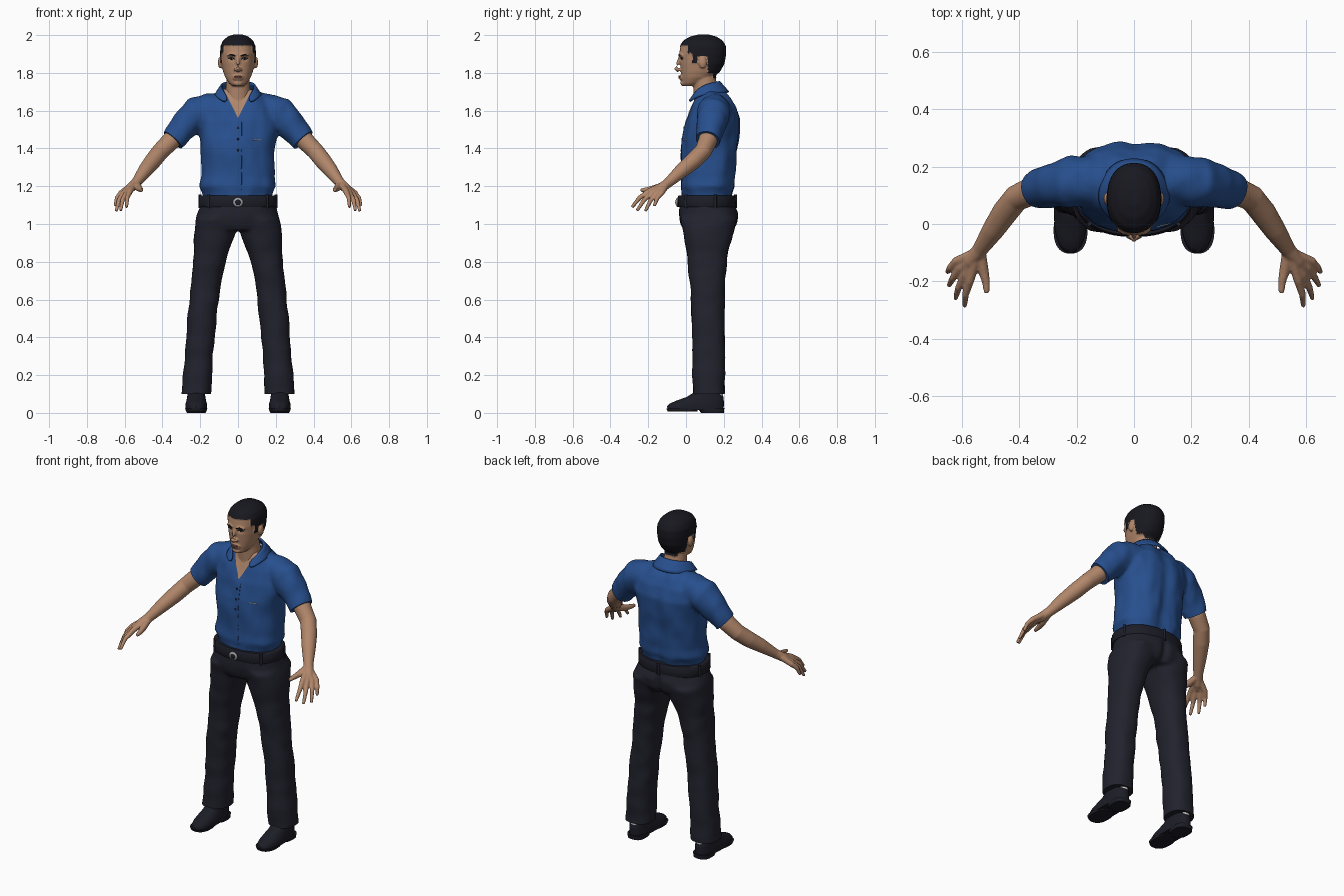
import bpy, bmesh, math
from mathutils import Vector, noise
from mathutils.bvhtree import BVHTree

cube = bpy.data.objects.get("Cube")
if cube:
    bpy.data.objects.remove(cube, do_unlink=True)


def material(name, *rgb):
    m = bpy.data.materials.new(name)
    m.use_nodes = True
    m.diffuse_color = (*rgb, 1)
    bsdf = next(n for n in m.node_tree.nodes if n.type == 'BSDF_PRINCIPLED')
    bsdf.inputs["Base Color"].default_value = (*rgb, 1)
    bsdf.inputs["Roughness"].default_value = 0.8
    return m


SKIN = material("skin", .44, .24, .145)
SHIRT = material("blue cloth", .02, .078, .27)
PANTS = material("dark navy cloth", .016, .016, .027)
HAIR = material("black hair", .009, .009, .014)
LEATHER = material("black leather", .012, .012, .02)
SILVER = material("silver", .35, .35, .37)
LIPS = material("lips", .27, .12, .085)
PALE = material("pale grey", .6, .58, .55)


def outline(a, yf, yb, hw, cx=0, e=2.3):
    """Point on a rounded-box cross-section."""
    c, s = math.cos(a), math.sin(a)
    power = lambda v: math.copysign(abs(v) ** (2 / e), v)
    return cx + hw * power(c), (yf + yb) / 2 + (yb - yf) / 2 * power(s)


def skin_rings(bm, rings):
    loops = [[bm.verts.new(p) for p in r] for r in rings]
    n = len(loops[0])
    for a, b in zip(loops, loops[1:]):
        for i in range(n):
            bm.faces.new((a[i], a[(i + 1) % n], b[(i + 1) % n], b[i]))
    bm.faces.new(loops[0][::-1])
    bm.faces.new(loops[-1])


def loft(bm, rows, e=2.3, n=40):
    """Rows are (z, front, back, half width, centre x)."""
    skin_rings(bm, [[(*outline(math.tau * i / n, *r[1:], e=e), r[0]) for i in range(n)] for r in rows])


def tube(bm, pts, n=14):
    """Points are (x, y, z, radius)."""
    co = [Vector(p[:3]) for p in pts]
    rings = []
    for i, p in enumerate(pts):
        q = (co[min(i + 1, len(co) - 1)] - co[max(i - 1, 0)]).to_track_quat('Z', 'Y')
        rings.append([co[i] + q @ Vector((math.cos(t), math.sin(t), 0)) * p[3]
                      for t in (math.tau * k / n for k in range(n))])
    skin_rings(bm, rings)


def ball(bm, centre, size):
    made = bmesh.ops.create_uvsphere(bm, u_segments=16, v_segments=10, radius=1)["verts"]
    for v in made:
        v.co = Vector(centre) + Vector([a * b for a, b in zip(v.co, size)])


def finish(name, bm, mats, voxel=0, smooth=0):
    bmesh.ops.recalc_face_normals(bm, faces=bm.faces)
    me = bpy.data.meshes.new(name)
    bm.to_mesh(me)
    bm.free()
    ob = bpy.data.objects.new(name, me)
    bpy.context.scene.collection.objects.link(ob)
    if voxel:
        rm = ob.modifiers.new("blend", 'REMESH')
        rm.mode, rm.voxel_size = 'VOXEL', voxel
        sm = ob.modifiers.new("soften", 'SMOOTH')
        sm.iterations = smooth
        dg = bpy.context.evaluated_depsgraph_get()
        ob.data = bpy.data.meshes.new_from_object(ob.evaluated_get(dg))
        ob.modifiers.clear()
    ob.data.materials.clear()
    for m in mats:
        ob.data.materials.append(m)
    shade(ob.data)
    return ob


def shade(me):
    me.shade_smooth()
    me.set_sharp_from_angle(angle=math.radians(50))


def cut(bm, co, no, keep=lambda v: True, trim=True):
    """Slice along a plane; trimming drops the far side and caps it."""
    vs = {v for v in bm.verts if keep(v.co)}
    geom = list(vs) + [e for e in bm.edges if set(e.verts) <= vs] + [f for f in bm.faces if set(f.verts) <= vs]
    bmesh.ops.bisect_plane(bm, geom=geom, plane_co=co, plane_no=no, clear_outer=trim)
    if trim:
        bmesh.ops.holes_fill(bm, edges=[e for e in bm.edges if e.is_boundary], sides=0)


def front_of(ob):
    me = ob.data
    tree = BVHTree.FromPolygons([v.co for v in me.vertices], [p.vertices for p in me.polygons])
    return lambda x, z: tree.ray_cast(Vector((x, -1, z)), Vector((0, 1, 0)))[0].y


# Shirt: torso and sleeves blended, trimmed at the hems
bm = bmesh.new()
loft(bm, [(1.12, -.02, .24, .175), (1.165, -.025, .25, .185), (1.2, -.032, .262, .204), (1.25, -.027, .262, .195),
          (1.35, -.027, .272, .195), (1.45, -.023, .283, .202), (1.55, 0, .29, .215),
          (1.62, .025, .27, .2), (1.67, .045, .24, .15), (1.715, .06, .2, .09)])
for s in (1, -1):
    tube(bm, [(s * .08, .15, 1.61, .085), (s * .15, .15, 1.605, .088), (s * .22, .145, 1.583, .09),
              (s * .28, .135, 1.525, .079), (s * .345, .115, 1.445, .065), (s * .375, .105, 1.41, .062)], 24)
shirt = finish("shirt", bm, [SHIRT, SKIN], .01, 5)
bm = bmesh.new()
bm.from_mesh(shirt.data)
for v in bm.verts:
    x, y, z = v.co
    fold = noise.noise(Vector((x * 16, y * 12, z * 9)))
    v.co += v.normal * fold * .008
    if y > .15:
        v.co.y -= .014 * math.exp(-(x / .035) ** 2)
cut(bm, (0, 0, 1.152), (0, 0, -1))
for s in (1, -1):
    cut(bm, (s * .345, .115, 1.445), (s * .72, -.25, -.78), lambda c: c.x * s > .26)
    cut(bm, (0, 0, 1.56), (s, 0, -.5), lambda c: c.y < .12 and c.z > 1.53, False)
for f in bm.faces:
    c = f.calc_center_median()
    f.material_index = int(c.y < .12 and abs(c.x) < (c.z - 1.56) * .5)
bm.to_mesh(shirt.data)
bm.free()
shade(shirt.data)
chest = front_of(shirt)

# Collar: a folded band that ends in two points
upper = [(0, .18, 1.755), (.06, .165, 1.752), (.092, .11, 1.74), (.085, .06, 1.715), (.05, .03, 1.665)]
lower = [(0, .232, 1.70), (.085, .21, 1.695), (.127, .115, 1.69), (.115, .05, 1.672), (.07, .008, 1.64)]
bm = bmesh.new()
flip = lambda row: [(-x, y, z) for x, y, z in row[:0:-1]] + row
rows = [[bm.verts.new(p) for p in flip(r)] for r in (upper, lower)]
for i in range(len(rows[0]) - 1):
    bm.faces.new((rows[0][i], rows[0][i + 1], rows[1][i + 1], rows[1][i]))
collar = finish("collar", bm, [SHIRT])
collar.modifiers.new("round", 'SUBSURF').levels = 2
thick = collar.modifiers.new("thickness", 'SOLIDIFY')
thick.thickness, thick.offset = .01, 0

# Buttons, placket edge and pocket trim
bm = bmesh.new()
for z in (1.51, 1.45, 1.39):
    ball(bm, (0, chest(0, z), z), (.006, .004, .006))
finish("buttons", bm, [LEATHER])
bm = bmesh.new()
tube(bm, [(.018, chest(.018, z) + .001, z, .0025) for z in (1.18 + .03 * i for i in range(13))], 6)
finish("placket_edge", bm, [SHIRT])
bm = bmesh.new()
tube(bm, [(x, chest(x, 1.445), 1.442 + x * .04, .003) for x in (.08, .095, .11, .125)], 6)
finish("pocket_trim", bm, [PALE])

# Trousers: seat and legs blended
bm = bmesh.new()
loft(bm, [(1.14, -.032, .25, .194), (1.09, -.038, .264, .202), (1.05, -.037, .282, .215),
          (1.0, -.03, .272, .226), (.965, -.015, .245, .226)])
for s in (1, -1):
    loft(bm, [(1.03, -.03, .275, .105, s * .115), (.95, -.015, .25, .112, s * .122), (.85, .003, .222, .09, s * .143),
              (.7, .02, .207, .079, s * .168), (.5, .03, .203, .077, s * .19), (.3, .035, .207, .075, s * .208),
              (.06, .038, .203, .08, s * .223)])
trousers = finish("trousers", bm, [PANTS], .011, 5)
bm = bmesh.new()
bm.from_mesh(trousers.data)
for v in bm.verts:
    x, y, z = v.co
    v.co += v.normal * noise.noise(Vector((x * 9, y * 9, z * 12))) * .006
    if y > .18 and z > .95:
        v.co.y -= .02 * math.exp(-(x / .02) ** 2) * min(1, max(0, (1.1 - z) / .05))
cut(bm, (0, 0, .1), (0, 0, -1))
bm.to_mesh(trousers.data)
bm.free()
shade(trousers.data)

# Belt, loops and buckle
BELT = (-.042, .262, .206)
bm = bmesh.new()
loft(bm, [(1.09, *BELT), (1.095, -.045, .265, .209), (1.145, -.043, .262, .206), (1.152, -.038, .257, .2)], n=64)
finish("belt", bm, [LEATHER])
bm = bmesh.new()
for a in (.25, 1.57, 2.89, 3.9, 5.52):
    x, y = outline(a, *BELT)
    tube(bm, [(x, y, 1.085, .008), (x, y, 1.155, .008)], 8)
finish("belt_loops", bm, [PANTS])
bm = bmesh.new()
ball(bm, (0, -.045, 1.115), (.027, .009, .025))
finish("buckle", bm, [SILVER])
bm = bmesh.new()
ball(bm, (0, -.051, 1.115), (.016, .006, .015))
finish("buckle_inset", bm, [LEATHER])

for s, side in ((1, "left"), (-1, "right")):
    # Shoe, sole and sock
    bm = bmesh.new()
    loft(bm, [(.015, -.098, .197, .056, s * .221), (.035, -.1, .2, .058, s * .221), (.05, -.085, .2, .056, s * .221),
              (.065, -.05, .2, .052, s * .221), (.085, .005, .198, .048, s * .221), (.12, .06, .17, .045, s * .221)], 2.4)
    finish(side + "_shoe", bm, [LEATHER])
    bm = bmesh.new()
    loft(bm, [(.008, -.098, .06, .054, s * .221), (.022, -.103, .06, .059, s * .221)], 2.4)
    loft(bm, [(0, .08, .2, .05, s * .221), (.025, .06, .203, .054, s * .221)], 2.8)
    finish(side + "_sole", bm, [LEATHER])
    bm = bmesh.new()
    loft(bm, [(.07, .12, .196, .028, s * .221), (.13, .12, .196, .028, s * .221)])
    finish(side + "_sock", bm, [PALE])

    # Arm, palm, fingers and thumb blended
    bm = bmesh.new()
    tube(bm, [(s * x, y, z, r) for x, y, z, r in (
        (.3, .13, 1.5, .05), (.355, .115, 1.44, .05), (.41, .09, 1.385, .046), (.45, .04, 1.335, .045),
        (.49, -.02, 1.285, .039), (.537, -.09, 1.222, .027), (.57, -.13, 1.19, .025), (.59, -.155, 1.172, .016))], 20)
    tips = [(.59, -.287, 1.088), (.622, -.26, 1.07), (.645, -.215, 1.068), (.65, -.168, 1.095)]
    wrist = Vector((.545, -.1, 1.215))
    for i, tip in enumerate(tips):
        knuckle = Vector((.572, -.198, 1.172)).lerp(Vector((.62, -.13, 1.163)), i / 3)
        mid = knuckle.lerp(Vector(tip), .5) + Vector((.006, -.004, .008))
        path = [(wrist, .02), (knuckle, .0155), (mid, .0125), (Vector(tip), .0085)]
        tube(bm, [(s * p.x, p.y, p.z, r) for p, r in path], 10)
    tube(bm, [(s * x, y, z, r) for x, y, z, r in (
        (.535, -.1, 1.21, .02), (.525, -.16, 1.19, .019), (.515, -.205, 1.182, .014), (.513, -.24, 1.178, .01))], 10)
    finish(side + "_arm", bm, [SKIN], .005, 3)

# Head, neck, nose and ears blended
bm = bmesh.new()
loft(bm, [(1.73, -.012, .05, .03), (1.745, -.02, .08, .047), (1.775, -.024, .14, .067), (1.81, -.027, .178, .08),
          (1.85, -.031, .2, .088), (1.9, -.036, .209, .091), (1.94, -.03, .208, .089), (1.968, -.012, .192, .077),
          (1.988, .022, .16, .054), (1.999, .065, .12, .024)], 2.25)
tube(bm, [(0, .12, 1.6, .085), (0, .112, 1.67, .07), (0, .1, 1.74, .063), (0, .09, 1.8, .06)], 24)
tube(bm, [(0, -.03, 1.885, .009), (0, -.043, 1.85, .01), (0, -.053, 1.822, .012), (0, -.04, 1.808, .008)], 10)
ball(bm, (0, -.012, 1.745), (.026, .018, .016))
ball(bm, (0, -.024, 1.775), (.03, .013, .016))
for s in (1, -1):
    ball(bm, (s * .013, -.038, 1.817), (.01, .013, .009))
    ball(bm, (s * .095, .088, 1.855), (.011, .021, .032))
    tube(bm, [(s * .012, -.034, 1.893, .007), (s * .035, -.031, 1.897, .008), (s * .058, -.018, 1.89, .006)], 8)
head = finish("head", bm, [SKIN, HAIR], .005, 3)


def is_hair(c):
    for limit, line in ((.012, 1.943), (.035, 1.905), (.06, 1.852), (.115, 1.888), (.14, 1.8), (1, 1.77)):
        if c.y < limit:
            return c.z > line


for v in head.data.vertices:
    x, y, z = v.co
    if y < .03:
        v.co.y += .009 * math.exp(-((abs(x) - .034) / .014) ** 2 - ((z - 1.874) / .01) ** 2)
for p in head.data.polygons:
    p.material_index = int(is_hair(p.center))
scalp = {i for p in head.data.polygons if p.material_index for i in p.vertices}
push = {i: head.data.vertices[i].normal.copy() for i in scalp}
for i, n in push.items():
    head.data.vertices[i].co += n * .004
face = front_of(head)


def face_strip(name, pts, mat):
    bm = bmesh.new()
    tube(bm, [(x, face(x, z), z, r) for x, z, r in pts], 8)
    finish(name, bm, [mat])


# Brows, eyes and mouth
for s, side in ((1, "left"), (-1, "right")):
    face_strip(side + "_brow", [(s * .014, 1.89, .003), (s * .035, 1.897, .0045), (s * .057, 1.891, .002)], HAIR)
    face_strip(side + "_eye", [(s * .021, 1.872, .002), (s * .034, 1.874, .0055), (s * .048, 1.873, .002)], PALE)
    face_strip(side + "_lashes", [(s * .019, 1.874, .002), (s * .034, 1.88, .0028), (s * .051, 1.875, .002)], HAIR)
    bm = bmesh.new()
    ball(bm, (s * .034, face(s * .034, 1.874) - .003, 1.874), (.0052, .004, .0052))
    finish(side + "_iris", bm, [HAIR])
for name, z in (("upper_lip", 1.782), ("lower_lip", 1.774)):
    face_strip(name, [(-.027, 1.778, .0015), (-.012, z, .0045), (0, z, .0048), (.012, z, .0045), (.027, 1.778, .0015)], LIPS)
